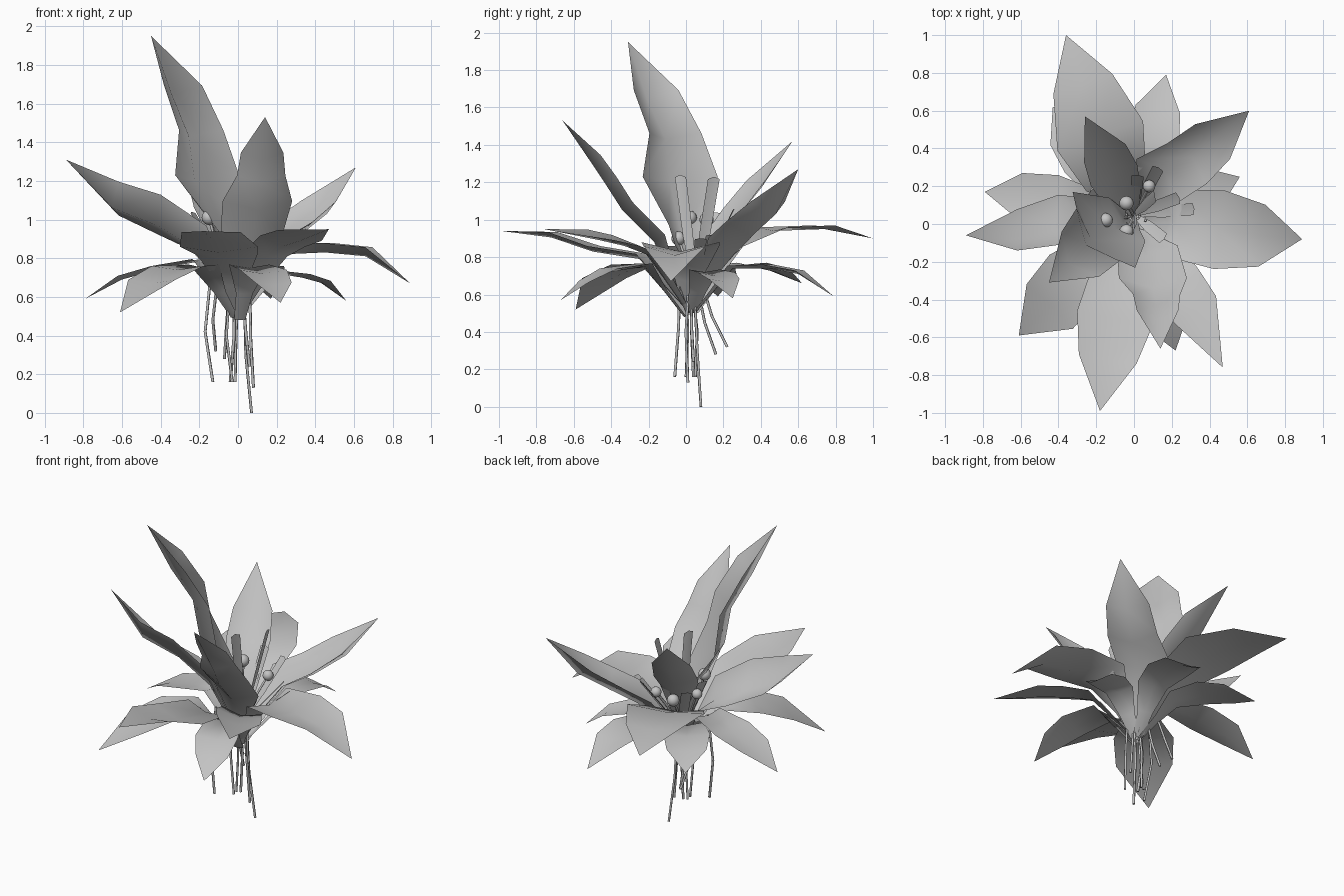
import bpy, bmesh
from mathutils import Vector

grey = bpy.data.materials.new("plain grey")
grey.diffuse_color = (0.55, 0.55, 0.55, 1)


def finish(name, bm):
    me = bpy.data.meshes.new(name)
    bm.to_mesh(me)
    bm.free()
    me.materials.append(grey)
    for p in me.polygons:
        p.use_smooth = True
    ob = bpy.data.objects.new(name, me)
    bpy.context.collection.objects.link(ob)
    return ob


def leaf(name, path, widths, fold=0.02, side=None, neck=None):
    """Pointed sheet, three vertices across, along a midrib that ends in a tip."""
    pts = [Vector(p) for p in path]
    widths = list(widths)
    if neck:  # narrow stalk part just above the base
        pts.insert(1, pts[0].lerp(pts[1], .5))
        widths.insert(1, neck)
    bm = bmesh.new()
    rows = []
    for i, w in enumerate(widths):
        d = (pts[i + 1] - pts[max(i - 1, 0)]).normalized()
        s = Vector(side).normalized() if side else d.cross(Vector((0, 0, 1))).normalized()
        n = s.cross(d).normalized()
        lift = n * fold * min(1, w / 0.12)
        rows.append([bm.verts.new(pts[i] - s * w + lift),
                     bm.verts.new(pts[i]),
                     bm.verts.new(pts[i] + s * w + lift)])
    tip = bm.verts.new(pts[-1])
    for a, b in zip(rows, rows[1:]):
        for k in (0, 1):
            bm.faces.new((a[k], a[k + 1], b[k + 1], b[k]))
    for k in (0, 1):
        bm.faces.new((rows[-1][k], rows[-1][k + 1], tip))
    return finish(name, bm)


def tube(name, path, r):
    """Thin four-sided stalk swept along a path."""
    cu = bpy.data.curves.new(name, 'CURVE')
    cu.dimensions = '3D'
    cu.bevel_depth = r
    cu.bevel_resolution = 0
    cu.use_fill_caps = True
    sp = cu.splines.new('POLY')
    sp.points.add(len(path) - 1)
    for p, co in zip(sp.points, path):
        p.co = (*co, 1)
    cu.materials.append(grey)
    ob = bpy.data.objects.new(name, cu)
    bpy.context.collection.objects.link(ob)


# Tall upright leaves
leaf("tall_leaf", [(-.01, .02, .55), (-.10, -.03, .94), (-.225, -.085, 1.20), (-.255, -.11, 1.43),
                   (-.345, -.21, 1.65), (-.45, -.31, 1.95)], [.03, .15, .26, .18, .155], .09,
     (-.33, .4, 0), .07)
leaf("front_upright_leaf", [(.01, .0, .5), (.07, -.17, .88), (.10, -.34, 1.05), (.12, -.43, 1.19),
                            (.125, -.51, 1.31), (.14, -.66, 1.53)], [.03, .16, .18, .125, .11], .07,
     (-1, 0, 0), .06)
leaf("back_upright_leaf", [(-.01, .05, .6), (-.07, .16, .88), (-.12, .29, 1.03), (-.17, .41, 1.18),
                           (-.26, .57, 1.42)], [.03, .10, .135, .12], .05, (.9, .4, 0), .06)
leaf("left_raised_leaf", [(-.02, .02, .55), (-.2, -.01, .84), (-.42, -.02, .97), (-.65, -.07, 1.06),
                          (-.89, -.06, 1.31)], [.03, .13, .17, .14], .07, (0, .75, -.6), .07)
leaf("right_raised_leaf", [(.02, .04, .55), (.165, .27, .83), (.31, .35, .91), (.46, .48, 1.03),
                           (.61, .60, 1.27)], [.03, .16, .15, .13], .09, (.7, -.7, 0), .07)

# Wide spreading leaves
leaf("back_wide_leaf", [(0, .06, .52), (-.1, .25, .84), (-.18, .47, .94), (-.27, .74, .95),
                        (-.36, 1.0, .9)], [.03, .17, .24, .165], .02, None, .075)
leaf("right_wide_leaf", [(.02, .02, .52), (.23, 0, .82), (.45, -.03, .83), (.66, -.06, .81),
                         (.89, -.08, .67)], [.03, .18, .21, .165], .05, None, .075)
leaf("front_wide_leaf", [(0, .0, .52), (-.06, -.25, .79), (-.1, -.5, .83), (-.14, -.72, .905),
                         (-.18, -.99, .94)], [.03, .16, .205, .155], .03, None, .07)
leaf("front_right_wide_leaf", [(.01, .0, .52), (.16, -.2, .81), (.23, -.33, .86), (.32, -.46, .89),
                               (.47, -.76, .95)], [.03, .12, .14, .135], .03, (-.8, -.5, .2), .06)

# Low drooping leaves
leaf("front_left_low_leaf", [(-.02, .0, .49), (-.18, -.14, .75), (-.31, -.28, .74), (-.44, -.43, .67),
                             (-.61, -.59, .52)], [.03, .11, .18, .17], .02, None, .05)
leaf("left_low_leaf", [(-.02, .03, .5), (-.22, .08, .78), (-.42, .12, .74), (-.6, .15, .69),
                       (-.79, .17, .59)], [.03, .1, .14, .12], .02, None, .05)
leaf("right_low_leaf", [(.02, .03, .5), (.2, .1, .72), (.33, .16, .7), (.44, .2, .67),
                        (.56, .25, .58)], [.03, .09, .11, .09], .02, None, .05)
leaf("back_low_leaf", [(.01, .05, .5), (.06, .25, .74), (.1, .44, .74), (.125, .6, .71),
                       (.17, .79, .59)], [.03, .1, .14, .12], .02, None, .05)
leaf("back_left_low_leaf", [(-.01, .05, .5), (-.15, .2, .74), (-.25, .35, .75), (-.34, .48, .72),
                            (-.43, .62, .66)], [.03, .1, .14, .12], .02, None, .05)
leaf("front_low_leaf", [(.01, -.01, .48), (.06, -.22, .75), (.13, -.41, .72), (.18, -.53, .66),
                        (.22, -.67, .57)], [.03, .11, .13, .1], .02, None, .045)

# Small narrow blades with blunt ends in the heart of the plant
for i, (x, y, z, side) in enumerate([
        (.0, -.03, 1.24, (.4, 1, 0)), (.11, .15, 1.23, (-.2, 1, 0)), (-.24, .16, 1.04, None),
        (.32, .08, .9, None), (.16, -.08, .86, None), (.02, .26, 1.06, None),
        (.13, .3, 1.0, None), (-.2, .28, 1.0, None), (.24, .14, .92, None)]):
    root, end = Vector((.0, .05, .62)), Vector((x, y, z))
    leaf(f"heart_blade_{i + 1}", [root, root.lerp(end, .5), root.lerp(end, .98), end],
         [.012, .03, .032], .012, side)

# Round buds on short stalks
for i, (x, y, z, r) in enumerate([(-.06, .22, .89, .038), (.08, .2, .90, .033), (-.04, .11, 1.0, .038),
                                  (-.15, .02, 1.01, .038), (-.2, .17, .95, .032), (-.04, -.04, .9, .038)]):
    bm = bmesh.new()
    bmesh.ops.create_uvsphere(bm, u_segments=16, v_segments=10, radius=r)
    bmesh.ops.translate(bm, verts=bm.verts, vec=(x, y, z))
    finish(f"bud_{i + 1}", bm)
    tube(f"bud_stalk_{i + 1}", [(0, .04, .6), (x * .6, .04 + (y - .04) * .6, .8), (x, y, z)], .008)

# Hanging roots
for i, (top, mid, end) in enumerate([
        ((.03, .04, .72), (.04, .06, .3), (.07, .08, 0)),
        ((.06, .02, .76), (.065, .0, .4), (.08, .01, .13)),
        ((-.14, -.03, .72), (-.17, -.04, .42), (-.13, -.06, .16)),
        ((-.02, .03, .68), (-.02, .03, .4), (-.04, .04, .16)),
        ((.0, .03, .68), (-.01, .06, .4), (-.015, .05, .16)),
        ((-.04, .05, .7), (-.06, .1, .45), (-.07, .16, .28)),
        ((-.1, .06, .74), (-.13, .14, .48), (-.115, .22, .32)),
        ((.02, .03, .68), (.04, .03, .42), (.06, .04, .24)),
        ((-.04, .0, .68), (-.06, .01, .4), (-.03, .0, .16))]):
    tube(f"root_{i + 1}", [top, mid, end], .008)
